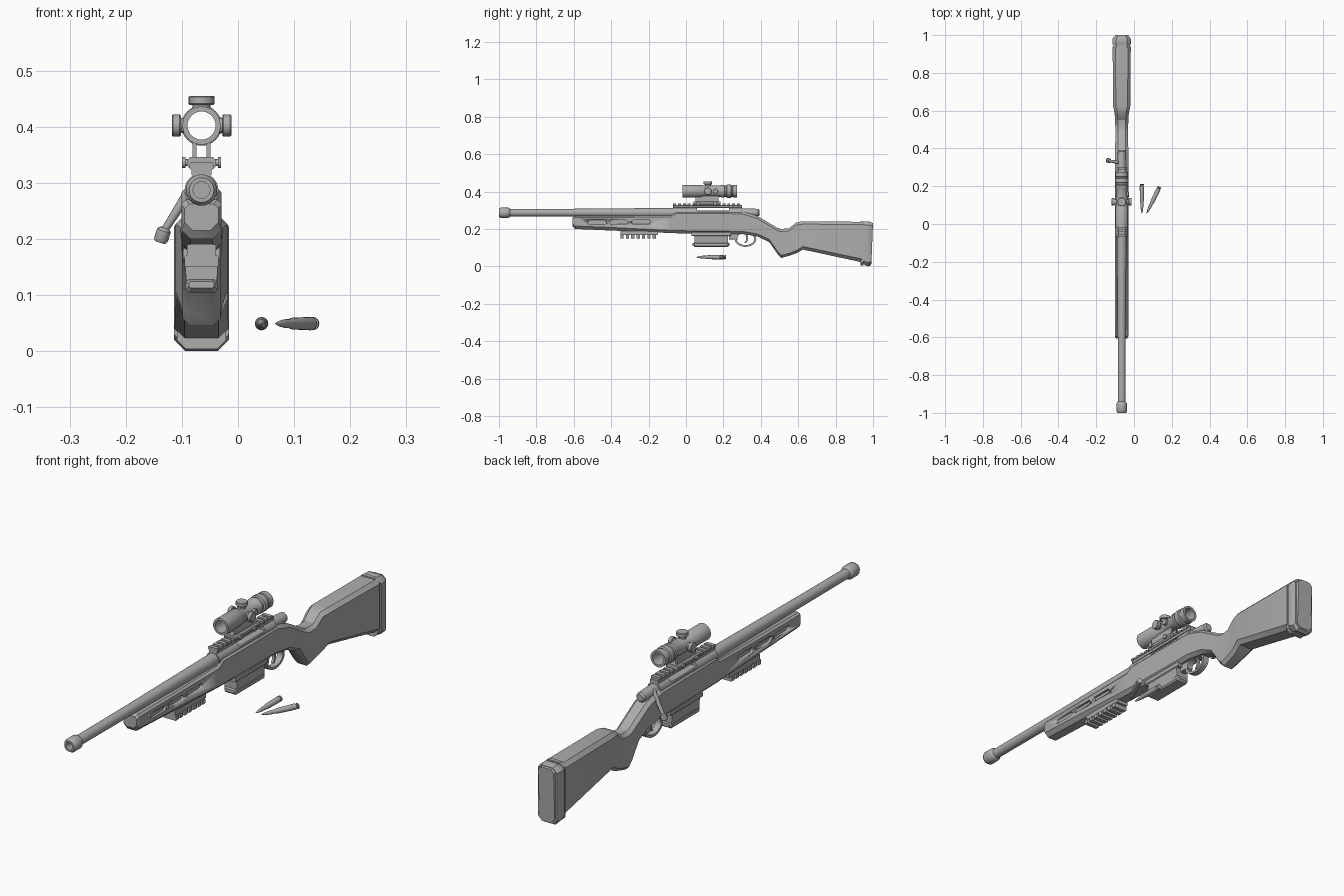
import bpy, bmesh, math
from mathutils import Matrix, Vector

cube = bpy.data.objects.get("Cube")
if cube:
    bpy.data.objects.remove(cube, do_unlink=True)

gray = bpy.data.materials.new("plain_gray")
gray.use_nodes = True
gray.diffuse_color = (0.42, 0.42, 0.42, 1)
gray.node_tree.nodes["Principled BSDF"].inputs["Base Color"].default_value = gray.diffuse_color

CX, BORE, SIGHT = -0.065, 0.287, 0.402   # centre line, barrel height, scope height


def loft(name, rings, closed=False, matrix=None):
    """Skin a list of equal point rings; cap the ends unless the loop is closed."""
    bm = bmesh.new()
    rows = [[bm.verts.new(p) for p in ring] for ring in rings]
    n = len(rows[0])
    pairs = list(zip(rows, rows[1:])) + ([(rows[-1], rows[0])] if closed else [])
    for a, b in pairs:
        for i in range(n):
            j = (i + 1) % n
            bm.faces.new((a[i], a[j], b[j], b[i]))
    if not closed:
        bm.faces.new(rows[0])
        bm.faces.new(rows[-1])
    if matrix:
        bm.transform(matrix)
    bmesh.ops.recalc_face_normals(bm, faces=bm.faces)
    mesh = bpy.data.meshes.new(name)
    bm.to_mesh(mesh)
    bm.free()
    mesh.materials.append(gray)
    ob = bpy.data.objects.new(name, mesh)
    bpy.context.collection.objects.link(ob)
    bpy.ops.object.select_all(action='DESELECT')
    ob.select_set(True)
    bpy.context.view_layer.objects.active = ob
    bpy.ops.object.shade_smooth_by_angle(angle=math.radians(32))
    return ob


def lathe(name, profile, at=(0, 0, 0), axis=(0, 1, 0), hollow=False, sides=24):
    """Turn (distance, radius) pairs round an axis that starts at a point."""
    rings = [[(r * math.cos(math.tau * k / sides), r * math.sin(math.tau * k / sides), d)
              for k in range(sides)] for d, r in profile]
    turn = Vector(axis).to_track_quat('Z', 'Y').to_matrix().to_4x4()
    return loft(name, rings, hollow, Matrix.Translation(at) @ turn)


def section(y, low, high, half, cut, cut_low=None):
    """Upright chamfered rectangle across the centre line."""
    b = cut if cut_low is None else cut_low
    right = [(half - b, low), (half, low + b), (half, high - cut), (half - cut, high)]
    pts = right + [(-x, z) for x, z in reversed(right)]
    return [(CX + x, y, z) for x, z in pts]


def block(name, y0, y1, low, high, half, cut=0.002):
    return loft(name, [section(y0, low, high, half, cut), section(y1, low, high, half, cut)])


# Stock: fore-end, receiver bed, wrist, grip and butt
stock = loft("stock", [section(*s) for s in [
    (-0.606, 0.215, 0.262, 0.030, 0.008, 0.014),
    (-0.594, 0.200, 0.270, 0.036, 0.008, 0.016),
    (-0.36, 0.190, 0.270, 0.036, 0.008, 0.016),
    (-0.08, 0.178, 0.272, 0.036, 0.008, 0.014),
    (-0.05, 0.177, 0.297, 0.036, 0.014, 0.014),
    (0.30, 0.173, 0.295, 0.036, 0.014, 0.014),
    (0.38, 0.160, 0.270, 0.035, 0.014, 0.014),
    (0.445, 0.130, 0.232, 0.034, 0.014, 0.014),
    (0.49, 0.065, 0.205, 0.034, 0.014, 0.014),
    (0.51, 0.045, 0.200, 0.034, 0.014, 0.014),
    (0.55, 0.056, 0.203, 0.035, 0.014, 0.014),
    (0.59, 0.070, 0.235, 0.038, 0.014, 0.014),
    (0.625, 0.090, 0.241, 0.046, 0.015, 0.016),
    (0.94, 0.022, 0.238, 0.048, 0.015, 0.018)]])

# Rounded grooves along both fore-end sides
for side in (-1, 1):
    for mid in (-0.475, -0.36, -0.24):
        ring = []
        for k in range(12):
            a = math.tau * (k + 0.5) / 12
            ring.append((mid + math.copysign(0.039, math.cos(a)) + 0.011 * math.cos(a),
                         0.236 + 0.011 * math.sin(a)))
        cutter = loft("groove_cutter", [[(CX + side * x, y, z) for y, z in ring]
                                        for x in (0.026, 0.05)])
        cutter.hide_render = True
        mod = stock.modifiers.new("groove", 'BOOLEAN')
        mod.operation, mod.solver, mod.object = 'DIFFERENCE', 'EXACT', cutter
        bpy.context.view_layer.objects.active = stock
        bpy.ops.object.modifier_apply(modifier=mod.name)
        bpy.data.objects.remove(cutter, do_unlink=True)

# Butt plate and pad
block("butt_plate", 0.934, 0.95, 0.004, 0.243, 0.044, 0.016)
loft("butt_pad", [section(*s) for s in [
    (0.95, 0.012, 0.238, 0.049, 0.018), (0.958, 0.004, 0.241, 0.049, 0.020),
    (0.978, 0.0, 0.241, 0.049, 0.020), (0.99, 0.008, 0.236, 0.043, 0.018)]])
loft("butt_pad_face", [section(0.985, 0.01, 0.235, 0.040, 0.016),
                       [(x, y + 0.04 * (z - 0.01), z)
                        for x, y, z in section(0.991, 0.014, 0.232, 0.035, 0.014)]])

# Barrel and hollow muzzle
lathe("barrel", [(-0.95, 0.020), (-0.60, 0.021), (-0.12, 0.025), (-0.06, 0.026)], (CX, 0, BORE))
lathe("muzzle", [(-0.995, 0.025), (-1, 0.022), (-1, 0.015), (-0.955, 0.015), (-0.94, 0.020),
                 (-0.945, 0.025), (-0.952, 0.028), (-0.99, 0.028)], (CX, 0, BORE), hollow=True)

# Receiver with an open port under the sight rail
rings = []
for y, top in [(-0.07, 1), (0.06, 1), (0.06, 0.298), (0.23, 0.298), (0.23, 1), (0.30, 1)]:
    angles = [math.tau * k / 24 for k in range(24)]
    rings.append([(CX + 0.030 * math.cos(a), y, min(top, BORE + 0.030 * math.sin(a)))
                  for a in angles])
loft("receiver", rings)
lathe("bolt_shroud", [(0.29, 0.024), (0.36, 0.022), (0.385, 0.020), (0.392, 0.014)], (CX, 0, BORE))

# Bolt handle and knob
root, tip = Vector((CX - 0.012, 0.325, 0.300)), Vector((-0.133, 0.335, 0.212))
reach = tip - root
lathe("bolt_handle", [(0, 0.010), (0.035, 0.009), (reach.length, 0.0065)], root, reach, sides=12)
lathe("bolt_knob", [(-0.008, 0.008), (-0.003, 0.013), (0.014, 0.013), (0.019, 0.010)],
      tip, (-0.3, 0.1, -0.95), sides=12)


def toothed_rail(name, y0, y1, base, crest, half, count):
    """Flat bar with evenly spaced cross ridges on one face."""
    mid = base + (crest - base) * 0.6
    block(name, y0, y1, min(base, mid), max(base, mid), half * 0.85, 0.001)
    step = (y1 - y0) / count
    for k in range(count):
        a = y0 + step * k
        block(name + "_ridge", a, a + step * 0.6, min(mid, crest) - 0.003,
              max(mid, crest) + 0.003 * (crest < mid), half, 0.002)


toothed_rail("sight_rail", -0.07, 0.30, 0.313, 0.336, 0.021, 14)
toothed_rail("lower_rail", -0.35, -0.15, 0.190, 0.153, 0.030, 7)

# Magazine and floor plate
loft("magazine", [[(CX + sx * w, y, z) for sx, y in
                   ((-1, 0.045), (1, 0.045), (1, 0.225), (-1, 0.225))]
                  for z, w in ((0.185, 0.030), (0.135, 0.028), (0.118, 0.026))])
loft("magazine_floor", [section(*s) for s in [
    (0.036, 0.112, 0.124, 0.022, 0.003), (0.046, 0.104, 0.128, 0.029, 0.006),
    (0.222, 0.104, 0.128, 0.029, 0.006), (0.232, 0.112, 0.124, 0.022, 0.003)]])
block("magazine_well", 0.03, 0.24, 0.162, 0.185, 0.033, 0.004)

# Trigger guard loop and curved trigger
guard = []
for k in range(20):
    a = math.tau * k / 20
    y, z = math.cos(a), math.sin(a)
    guard.append([(CX + sx * 0.013, 0.318 + y * ry, 0.146 + z * rz) for sx, ry, rz in
                  ((-1, 0.058, 0.042), (1, 0.058, 0.042), (1, 0.047, 0.032), (-1, 0.047, 0.032))])
loft("trigger_guard", guard, closed=True)
block("guard_bridge", 0.23, 0.275, 0.143, 0.178, 0.013)
loft("trigger", [[(CX + sx * 0.005, y + dy, z) for sx, dy in ((-1, 0), (1, 0), (1, 0.01), (-1, 0.01))]
                 for y, z in ((0.315, 0.18), (0.322, 0.155), (0.320, 0.138), (0.312, 0.126))])

# Scope tube, open from end to end
lathe("scope_tube", [(-0.02, 0.034), (0.085, 0.034), (0.092, 0.030), (0.185, 0.030),
                     (0.192, 0.034), (0.205, 0.034), (0.208, 0.030), (0.216, 0.030),
                     (0.219, 0.036), (0.240, 0.036), (0.243, 0.031), (0.249, 0.031),
                     (0.252, 0.034), (0.274, 0.034), (0.274, 0.025), (-0.02, 0.025)],
      (CX, 0, SIGHT), hollow=True, sides=32)

# Scope turrets: one on top, one on each side
for name, axis, size in (("top_turret", (0, 0, 1), 1), ("left_turret", (1, 0, 0), 0.85),
                         ("right_turret", (-1, 0, 0), 0.85)):
    lathe(name, [(0.027, 0.016 * size), (0.037, 0.016 * size), (0.037, 0.021 * size),
                 (0.039, 0.023 * size), (0.051, 0.023 * size), (0.053, 0.021 * size)],
          (CX, 0.117, SIGHT), axis)
lathe("side_adjuster", [(0.025, 0.014), (0.036, 0.014), (0.038, 0.012)],
      (CX, 0.157, SIGHT), (1, 0, 0), sides=16)

# Scope mount: clamp, two upright webs and cross screws
block("mount_clamp", 0.04, 0.185, 0.324, 0.346, 0.026, 0.006)
for side in (-1, 1):
    x0, x1 = CX + side * 0.009, CX + side * 0.016
    loft("mount_web", [[(x, y, z) for x, y in ((x0, 0.05), (x1, 0.05), (x1, 0.175), (x0, 0.175))]
                       for z in (0.342, 0.378)])
    for y in (0.065, 0.155):
        lathe("clamp_screw", [(0.02, 0.006), (0.029, 0.006), (0.029, 0.010), (0.035, 0.010)],
              (CX, y, 0.336), (side, 0, 0), sides=12)

# Two loose cartridges lying beside the rifle
for base, point in (((0.042, 0.213), (0.042, 0.055)), ((0.135, 0.197), (0.067, 0.055))):
    start = Vector((*base, 0.049))
    lathe("cartridge", [(0, 0.010), (0.001, 0.0115), (0.005, 0.0115), (0.006, 0.009),
                        (0.010, 0.009), (0.013, 0.012), (0.088, 0.0105), (0.100, 0.008),
                        (0.117, 0.008), (0.135, 0.006), (0.150, 0.003), (0.157, 0.001)],
          start, Vector((*point, 0.049)) - start, sides=16)
